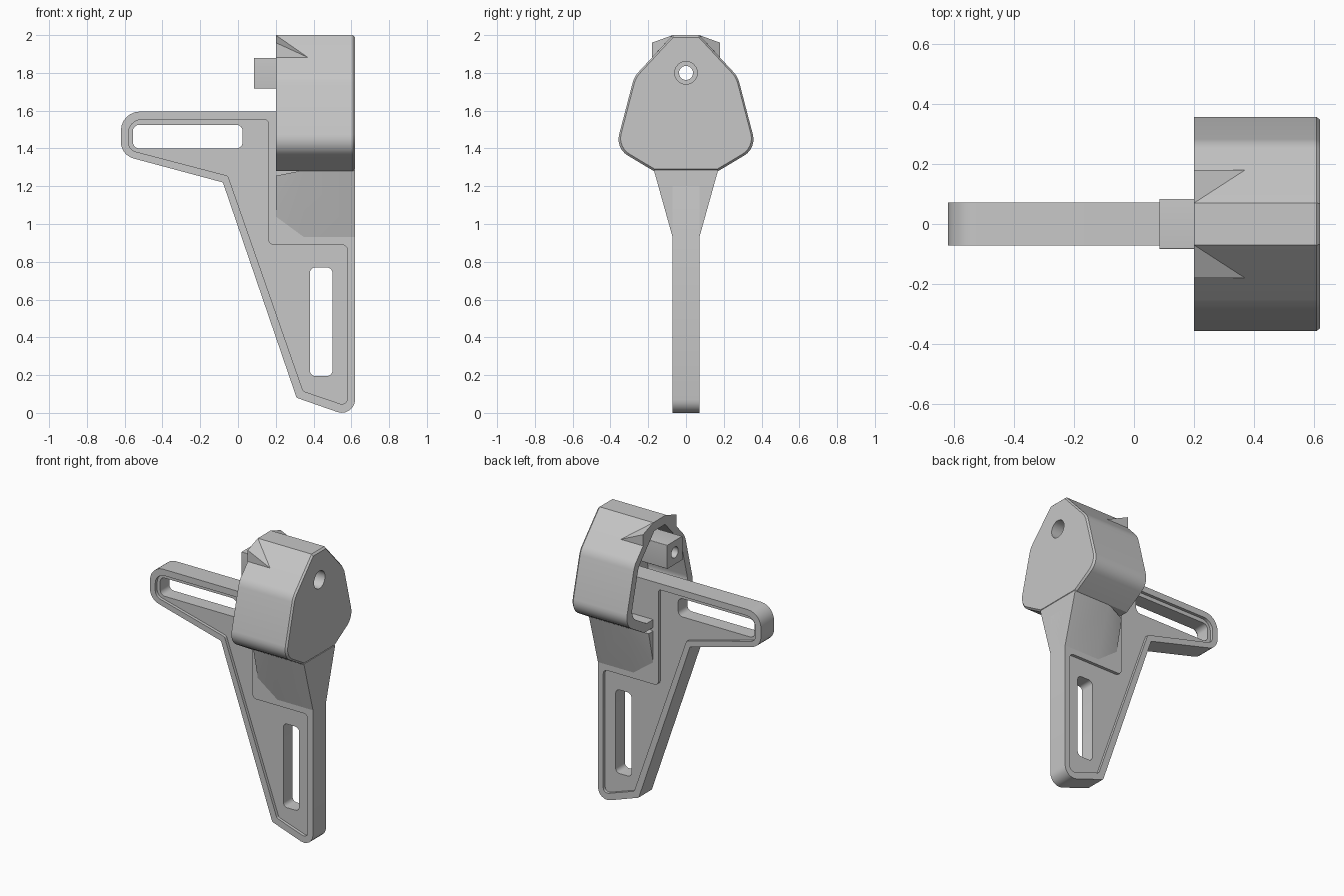
import bpy, bmesh, math
from mathutils import Vector, Matrix

cube = bpy.data.objects.get("Cube")
if cube:
    bpy.data.objects.remove(cube)

grey = bpy.data.materials.new("plain_grey")
grey.use_nodes = True
grey.diffuse_color = (0.57, 0.57, 0.57, 1)
grey.node_tree.nodes["Principled BSDF"].inputs["Base Color"].default_value = (0.57, 0.57, 0.57, 1)

ACROSS = Matrix.Rotation(math.pi / 2, 4, 'X')                          # drawn in XZ, thick along Y
ALONG = Matrix(((0, 0, 1, 0), (1, 0, 0, 0), (0, 1, 0, 0), (0, 0, 0, 1)))  # drawn in YZ, thick along X


def rounded(points, steps=6):
    """Closed 2D outline from (u, v, corner radius) points."""
    out = []
    for i, (u, v, r) in enumerate(points):
        p = Vector((u, v))
        if r == 0:
            out.append(p)
            continue
        a = (Vector(points[i - 1][:2]) - p).normalized()
        b = (Vector(points[(i + 1) % len(points)][:2]) - p).normalized()
        half = a.angle(b) / 2
        centre = p + (a + b).normalized() * r / math.sin(half)
        t = r / math.tan(half)
        start, end = (p + a * t - centre).normalized(), (p + b * t - centre).normalized()
        out += [centre + start.slerp(end, k / steps).normalized() * r for k in range(steps + 1)]
    return out


def box(u0, u1, v0, v1, r):
    return rounded([(u0, v0, r), (u1, v0, r), (u1, v1, r), (u0, v1, r)])


def circle(u, v, r, n=32):
    return [Vector((u + r * math.cos(2 * math.pi * k / n), v + r * math.sin(2 * math.pi * k / n)))
            for k in range(n)]


def finish(name, bm):
    bmesh.ops.remove_doubles(bm, verts=bm.verts, dist=0.0002)
    bmesh.ops.recalc_face_normals(bm, faces=bm.faces)
    mesh = bpy.data.meshes.new(name)
    bm.to_mesh(mesh)
    bm.free()
    mesh.materials.append(grey)
    obj = bpy.data.objects.new(name, mesh)
    bpy.context.collection.objects.link(obj)
    return obj


def prism(name, loops, half, matrix):
    """Extrude the first loop, with the other loops as holes."""
    curve = bpy.data.curves.new(name, 'CURVE')
    curve.dimensions, curve.fill_mode, curve.extrude = '2D', 'BOTH', half
    for loop in loops:
        spline = curve.splines.new('POLY')
        spline.points.add(len(loop) - 1)
        for point, co in zip(spline.points, loop):
            point.co = (co.x, co.y, 0, 1)
        spline.use_cyclic_u = True
    temp = bpy.data.objects.new(name + "_outline", curve)
    mesh = bpy.data.meshes.new_from_object(temp)
    mesh.transform(matrix)
    bm = bmesh.new()
    bm.from_mesh(mesh)
    bpy.data.objects.remove(temp)
    bpy.data.curves.remove(curve)
    bpy.data.meshes.remove(mesh)
    return finish(name, bm)


def hull(name, points):
    bm = bmesh.new()
    for p in points:
        bm.verts.new(p)
    bmesh.ops.convex_hull(bm, input=bm.verts)
    loose = [v for v in bm.verts if not v.link_faces]
    bmesh.ops.delete(bm, geom=loose, context='VERTS')
    bmesh.ops.dissolve_limit(bm, angle_limit=0.005, verts=bm.verts, edges=bm.edges)
    return finish(name, bm)


def ring(loop, x, scale=1.0, mid=1.62):
    return [(x, p.x * scale, mid + (p.y - mid) * scale) for p in loop]


def cut(obj, cutter):
    mod = obj.modifiers.new("cut", 'BOOLEAN')
    mod.operation, mod.solver, mod.object = 'DIFFERENCE', 'EXACT', cutter
    cutter.hide_render = True
    graph = bpy.context.evaluated_depsgraph_get()
    mesh = bpy.data.meshes.new_from_object(obj.evaluated_get(graph))
    obj.modifiers.clear()
    obj.data = mesh
    bpy.data.objects.remove(cutter)


# Bracket: raised rim and solid web, with a thinner slotted panel inside
outline = rounded([(-0.62, 1.595, 0.1), (-0.62, 1.365, 0.09), (-0.08, 1.22, 0.01), (0.31, 0.08, 0.01),
                   (0.62, -0.028, 0.07), (0.62, 1.2, 0), (0.52, 1.595, 0)])
recess = rounded([(-0.58, 1.552, 0.07), (-0.58, 1.393, 0.05), (-0.053, 1.255, 0.02), (0.345, 0.115, 0.02),
                  (0.58, 0.035, 0.03), (0.58, 0.89, 0.03), (0.16, 0.89, 0.03), (0.16, 1.552, 0.02)])
arm_slot = box(-0.557, 0.025, 1.4, 1.525, 0.035)
leg_slot = box(0.38, 0.5, 0.195, 0.77, 0.03)
parts = [prism("bracket_rim", [outline, recess], 0.071, ACROSS),
         prism("bracket_panel", [recess, arm_slot, leg_slot], 0.05, ACROSS)]

# Hollow housing, open towards the arm, with a softened outer end
right = [(0.17, 1.28, 0), (0.373, 1.401, 0.1), (0.274, 1.78, 0.13), (0.07, 2.0, 0)]
profile = rounded(right + [(-u, v, r) for u, v, r in reversed(right)])
housing = hull("housing", ring(profile, 0.2) + ring(profile, 0.608) + ring(profile, 0.62, 0.97))
cut(housing, hull("cavity_cutter", ring(profile, 0.1, 0.84) + ring(profile, 0.5, 0.84)))
bore = circle(0, 1.8, 0.06)
cut(housing, hull("bore_cutter", ring(bore, 0.4) + ring(bore, 0.7)))
parts.append(housing)

# Drilled block reaching out of the housing
parts.append(prism("drilled_block", [box(-0.083, 0.083, 1.717, 1.88, 0.004), circle(0, 1.8, 0.037)],
                   0.2085, Matrix.Translation((0.2935, 0, 0)) @ ALONG))

# Tapered neck and the two small ears on the housing
neck = []
for s in (-1, 1):
    for x in (0.35, 0.62):
        neck += [(x, s * 0.17, 1.285), (x, s * 0.071, 0.93)]
    neck += [(0.2, s * 0.12, 1.255), (0.2, s * 0.071, 1.04)]
    parts.append(hull("left_ear" if s > 0 else "right_ear",
                      [(0.2, s * 0.07, 2.0), (0.2, s * 0.18, 1.96), (0.2, s * 0.18, 1.882),
                       (0.2, s * 0.09, 1.95), (0.37, s * 0.18, 1.882)]))
parts.append(hull("neck", neck))

# Smooth shading with sharp edges kept
bpy.ops.object.select_all(action='DESELECT')
for obj in parts:
    obj.select_set(True)
bpy.context.view_layer.objects.active = parts[0]
bpy.ops.object.shade_smooth_by_angle(angle=math.radians(30))
